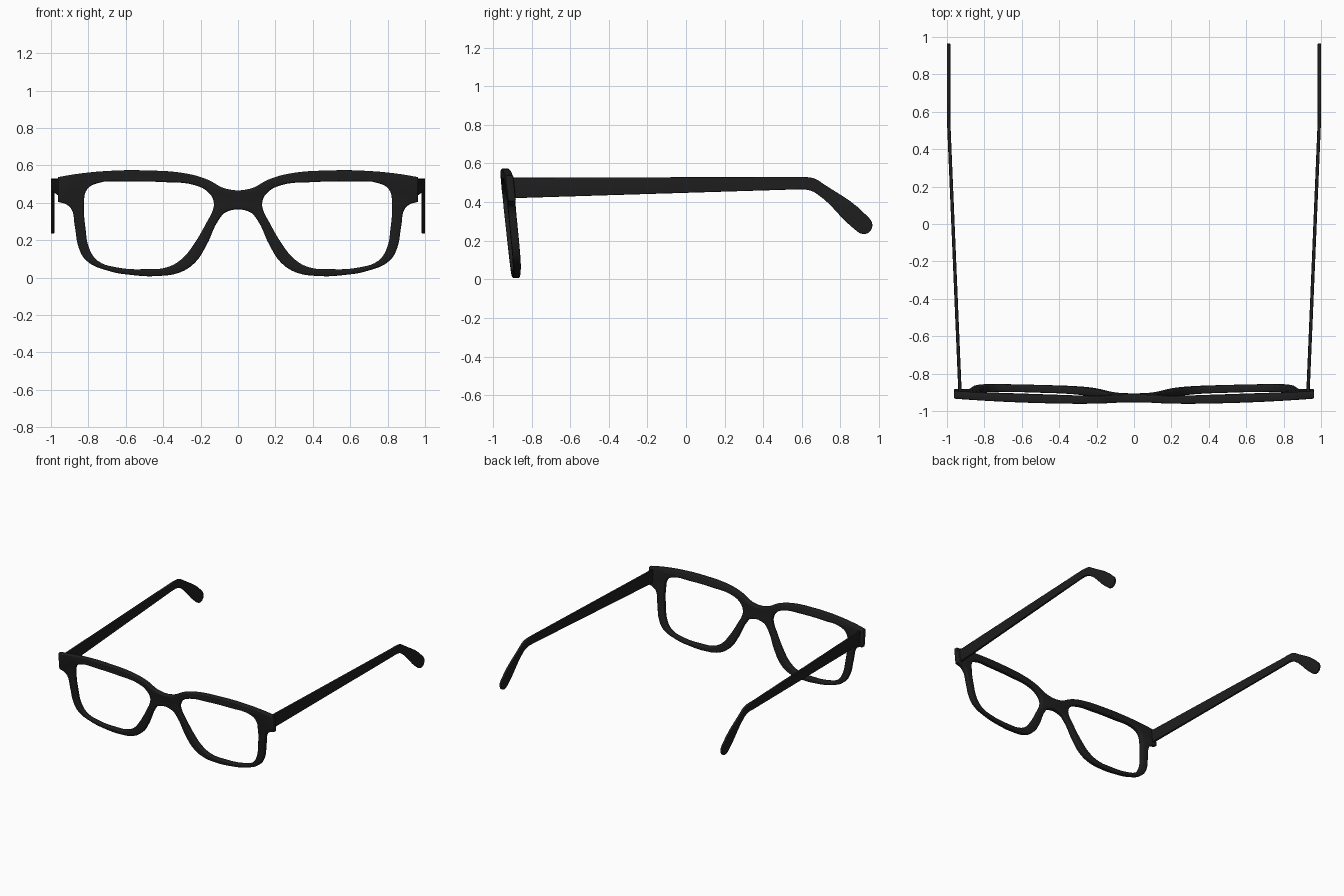
import bpy, bmesh, math

if "Cube" in bpy.data.objects:
    bpy.data.objects.remove(bpy.data.objects["Cube"])

black = bpy.data.materials.new("matte_black")
black.diffuse_color = (0.013, 0.013, 0.013, 1)
black.use_nodes = True
black.node_tree.nodes["Principled BSDF"].inputs["Base Color"].default_value = black.diffuse_color


def slab(name, loops, thickness, bevel, place, cut_at=None):
    """Fill closed outlines (list of points, sharp corner indices) into a rounded plate,
    then move each vertex with place()."""
    cu = bpy.data.curves.new(name + "_outline", 'CURVE')
    cu.dimensions, cu.fill_mode = '2D', 'BOTH'
    cu.resolution_u = 5
    cu.extrude = thickness / 2 - bevel
    cu.bevel_depth, cu.bevel_resolution, cu.offset = bevel, 2, -bevel
    for pts, corners in loops:
        sp = cu.splines.new('BEZIER')
        sp.bezier_points.add(len(pts) - 1)
        sp.use_cyclic_u = True
        for i, (p, b) in enumerate(zip(pts, sp.bezier_points)):
            b.co = (p[0], p[1], 0)
            b.handle_left_type = b.handle_right_type = 'VECTOR' if i in corners else 'AUTO'
    tmp = bpy.data.objects.new(name + "_outline", cu)
    bpy.context.collection.objects.link(tmp)
    bpy.context.view_layer.update()
    deps = bpy.context.evaluated_depsgraph_get()
    me = bpy.data.meshes.new_from_object(tmp.evaluated_get(deps))
    bpy.data.objects.remove(tmp)

    bm = bmesh.new()
    bm.from_mesh(me)
    bmesh.ops.remove_doubles(bm, verts=bm.verts, dist=0.0001)
    if cut_at is not None:
        bmesh.ops.bisect_plane(bm, geom=bm.verts[:] + bm.edges[:] + bm.faces[:],
                               plane_co=(cut_at, 0, 0), plane_no=(1, 0, 0))
    for v in bm.verts:
        v.co = place(*v.co)
    bmesh.ops.recalc_face_normals(bm, faces=bm.faces)
    bm.to_mesh(me)
    bm.free()
    me.materials.clear()
    me.materials.append(black)
    ob = bpy.data.objects.new(name, me)
    bpy.context.collection.objects.link(ob)
    bpy.ops.object.select_all(action='DESELECT')
    ob.select_set(True)
    bpy.context.view_layer.objects.active = ob
    bpy.ops.object.shade_smooth_by_angle(angle=math.radians(40))
    return ob


# Front frame: half outline from bridge top, round the lug, to bridge underside
half = [(0.06, 0.474), (0.17, 0.527), (0.28, 0.557), (0.49, 0.573), (0.70, 0.57),
        (0.87, 0.553), (0.963, 0.537), (0.963, 0.405), (0.92, 0.392), (0.893, 0.37),
        (0.872, 0.27), (0.85, 0.155), (0.81, 0.09), (0.70, 0.038), (0.55, 0.012),
        (0.44, 0.008), (0.31, 0.028), (0.23, 0.08), (0.17, 0.17), (0.105, 0.305),
        (0.06, 0.352)]
n = len(half)
outer = half + [(-x, z) for x, z in reversed(half)]
lug_corners = {6, 7, 2 * n - 1 - 6, 2 * n - 1 - 7}

# Lens opening
lens = [(0.13, 0.405), (0.16, 0.457), (0.235, 0.495), (0.39, 0.51), (0.60, 0.513),
        (0.75, 0.505), (0.808, 0.47), (0.823, 0.39), (0.815, 0.26), (0.795, 0.155),
        (0.75, 0.09), (0.65, 0.055), (0.49, 0.045), (0.38, 0.055), (0.30, 0.10),
        (0.235, 0.18), (0.165, 0.30), (0.135, 0.36)]
lens_mirror = [(-x, z) for x, z in lens]


def bend_front(x, z, d):
    # leaning back at the bottom, gently wrapped towards the sides
    return (x, -0.886 - 0.105 * z + 0.03 * x * x - d, z)


slab("front_frame", [(outer, lug_corners), (lens, ()), (lens_mirror, ())],
     0.04, 0.009, bend_front)

# Temple arms: side profile in (y, z) with a drooping rounded ear tip
arm = [(-0.905, 0.527), (0.55, 0.53), (0.61, 0.53), (0.665, 0.522), (0.715, 0.492),
       (0.933, 0.333), (0.965, 0.285), (0.950, 0.245), (0.912, 0.236), (0.87, 0.262),
       (0.675, 0.445), (0.63, 0.463), (0.55, 0.465), (-0.905, 0.42)]

for side, name in ((-1, "left_temple_arm"), (1, "right_temple_arm")):
    def splay(y, z, d, side=side):
        x = 0.991 - 0.061 * max(0, 0.55 - y) / 1.455
        return (side * (x + d), y, z)
    slab(name, [(arm, {0, 1, 12, 13})], 0.018, 0.005, splay, cut_at=0.55)
